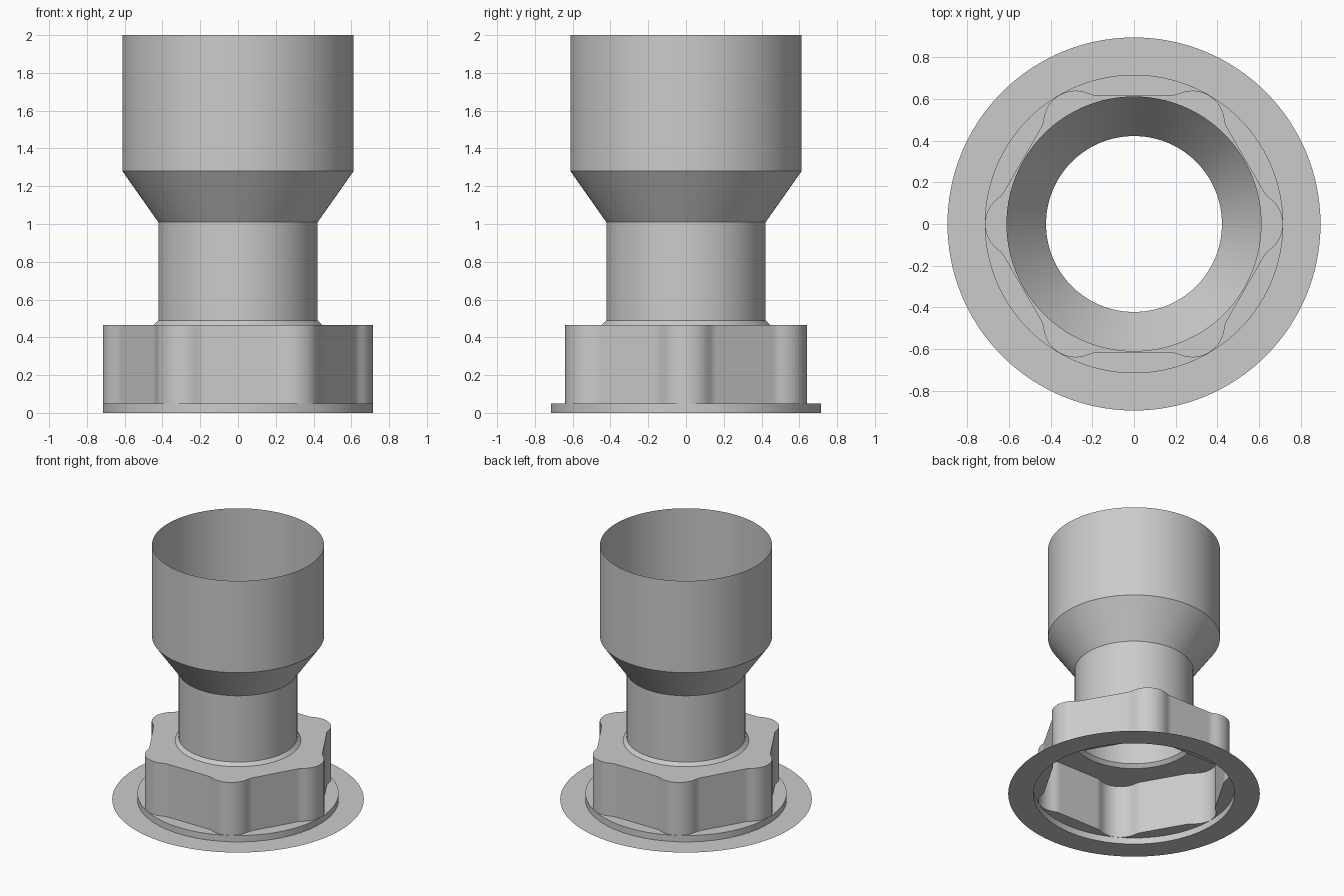
import bpy
import bmesh
from math import cos, sin, sqrt, pi, radians

if "Cube" in bpy.data.objects:
    bpy.data.objects.remove(bpy.data.objects["Cube"], do_unlink=True)

STEPS = 240

grey = bpy.data.materials.new("plain_grey")
grey.use_nodes = True
colour = (0.6, 0.6, 0.6, 1)
grey.diffuse_color = colour
grey.node_tree.nodes["Principled BSDF"].inputs["Base Color"].default_value = colour


def circle(radius):
    return lambda angle: radius


def lobed_hexagon(angle):
    """Hexagon with flat sides and a round grip lobe on each corner."""
    apothem, lobe_centre, lobe_radius, blend = 0.618, 0.56, 0.155, 0.012
    t = (angle + pi / 6) % (pi / 3) - pi / 6      # angle from nearest corner
    flat = apothem / cos(pi / 6 - abs(t))
    inside = lobe_radius ** 2 - (lobe_centre * sin(t)) ** 2
    if inside <= 0:
        return flat
    lobe = lobe_centre * cos(t) + sqrt(inside)
    # the hexagon corner is clipped by the lobe itself
    if abs(t) < radians(10):
        return lobe
    h = max(blend - abs(flat - lobe), 0) / blend
    return max(flat, lobe) + h * h * blend / 4


def loft(name, sections):
    """Open shell through a list of (outline, height), outside faces out."""
    bm = bmesh.new()
    rings = []
    for outline, z in sections:
        ring = []
        for i in range(STEPS):
            a = 2 * pi * i / STEPS
            r = outline(a)
            ring.append(bm.verts.new((r * cos(a), r * sin(a), z)))
        rings.append(ring)
    for low, high in zip(rings, rings[1:]):
        for i in range(STEPS):
            j = (i + 1) % STEPS
            bm.faces.new((low[i], low[j], high[j], high[i]))
    mesh = bpy.data.meshes.new(name)
    bm.to_mesh(mesh)
    bm.free()
    mesh.materials.append(grey)
    obj = bpy.data.objects.new(name, mesh)
    bpy.context.collection.objects.link(obj)
    bpy.ops.object.select_all(action="DESELECT")
    obj.select_set(True)
    bpy.context.view_layer.objects.active = obj
    bpy.ops.object.shade_smooth_by_angle(angle=radians(25))
    return obj


# Flat base ring with the low collar standing on its inner edge
loft("base_flange", [(circle(0.895), 0), (circle(0.716), 0), (circle(0.716), 0.05)])

# Hollow grip nut: ledge, lobed wall and top plate
loft("grip_nut", [(circle(0.716), 0.05), (lobed_hexagon, 0.05),
                  (lobed_hexagon, 0.465), (circle(0.447), 0.465)])

# Open tube: chamfer, neck, flare and wide socket
loft("flared_tube", [(circle(0.447), 0.465), (circle(0.422), 0.49),
                     (circle(0.422), 1.01), (circle(0.612), 1.28),
                     (circle(0.612), 2.0)])
